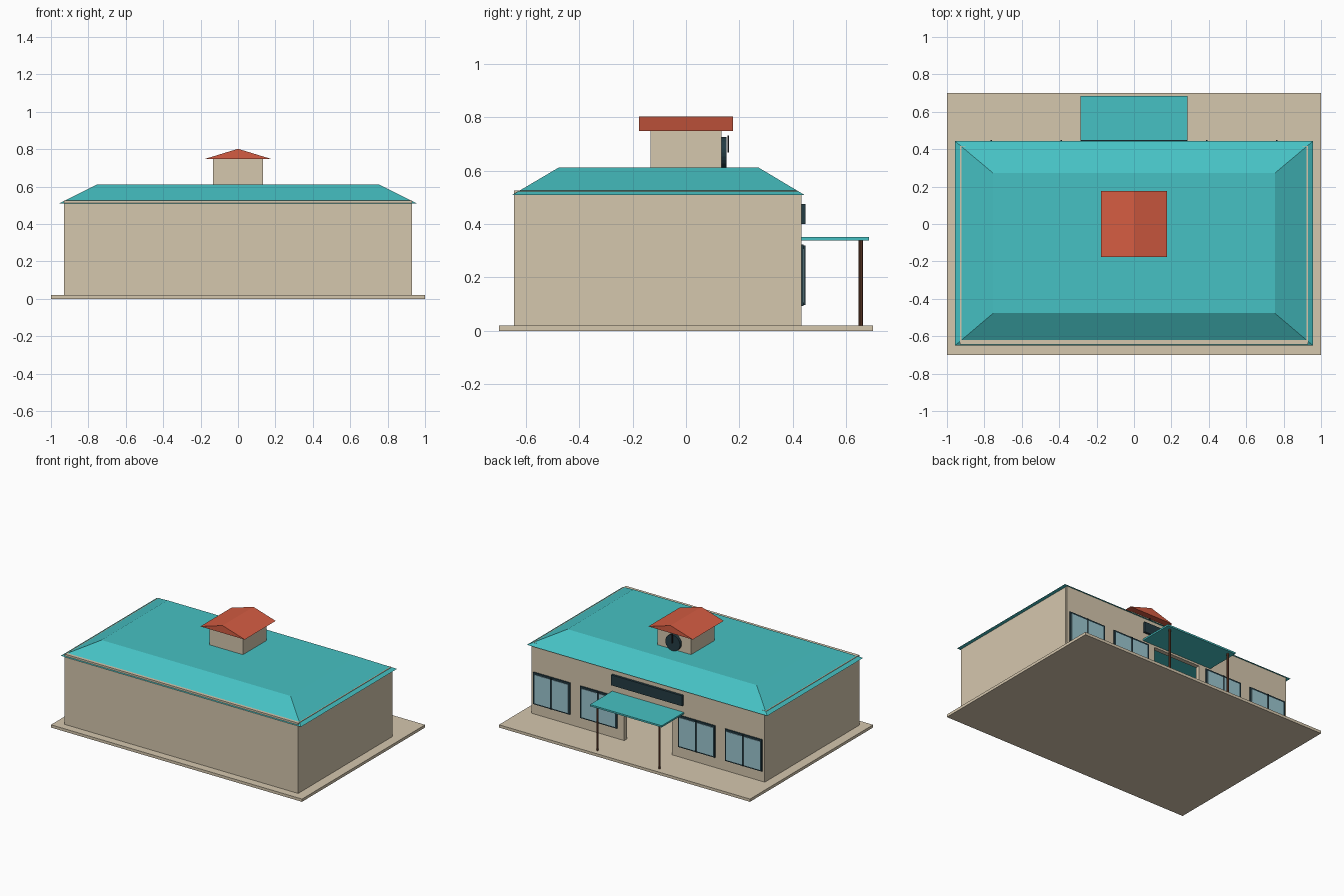
import bpy, bmesh, math

if "Cube" in bpy.data.objects:
    bpy.data.objects.remove(bpy.data.objects["Cube"])


def mat(name, rgb):
    m = bpy.data.materials.new(name)
    lin = [((c / 255 + 0.055) / 1.055) ** 2.4 if c > 10 else c / 255 / 12.92 for c in rgb]
    m.diffuse_color = (*lin, 1)
    m.use_nodes = True
    m.node_tree.nodes["Principled BSDF"].inputs["Base Color"].default_value = m.diffuse_color
    return m


BEIGE = mat("beige plaster", (213, 199, 174))
TEAL = mat("turquoise roofing", (70, 193, 195))
RED = mat("red tile", (212, 92, 66))
DARK = mat("dark slate", (36, 60, 68))
GLASS = mat("pale blue glass", (156, 198, 208))
BROWN = mat("brown timber", (112, 68, 48))
BLACK = mat("black metal", (26, 26, 28))


def finish(name, bm, material):
    bmesh.ops.recalc_face_normals(bm, faces=bm.faces)
    me = bpy.data.meshes.new(name)
    bm.to_mesh(me)
    bm.free()
    me.materials.append(material)
    ob = bpy.data.objects.new(name, me)
    bpy.context.collection.objects.link(ob)
    return ob


def loft(name, bottom, top, material):
    """Solid between two rings of equal length."""
    bm = bmesh.new()
    a = [bm.verts.new(p) for p in bottom]
    b = [bm.verts.new(p) for p in top]
    n = len(a)
    bm.faces.new(a)
    bm.faces.new(b)
    for i in range(n):
        j = (i + 1) % n
        bm.faces.new((a[i], a[j], b[j], b[i]))
    return finish(name, bm, material)


def rect(x0, x1, y0, y1, z):
    return [(x0, y0, z), (x1, y0, z), (x1, y1, z), (x0, y1, z)]


def box(name, x0, x1, y0, y1, z0, z1, material):
    return loft(name, rect(x0, x1, y0, y1, z0), rect(x0, x1, y0, y1, z1), material)


def disc(r, n, x, y, z, axis):
    pts = []
    for i in range(n):
        c, s = r * math.cos(math.tau * i / n), r * math.sin(math.tau * i / n)
        pts.append((x + c, y + s, z) if axis == "z" else (x + c, y, z + s))
    return pts


FRONT = 0.4315   # entrance wall face
BACK = -0.6435

# Ground slab
box("base_slab", -1, 1, -0.7, 0.7, 0, 0.02, BEIGE)

# Hollow shell of walls with an open doorway
box("rear_wall", -0.93, 0.93, BACK, BACK + 0.03, 0.02, 0.526, BEIGE)
for s, side in ((-1, "left"), (1, "right")):
    xs = sorted((s * 0.90, s * 0.93))
    box(side + "_side_wall", *xs, BACK + 0.03, 0.417, 0.02, 0.526, BEIGE)
    xs = sorted((s * 0.19, s * 0.929))
    box(side + "_entrance_wall", *xs, 0.40, FRONT, 0.02, 0.513, BEIGE)
box("door_lintel", -0.19, 0.19, 0.40, FRONT, 0.325, 0.513, BEIGE)

# Main flat-topped hip roof
loft("main_roof", rect(-0.957, 0.957, -0.65, 0.443, 0.509),
     rect(-0.753, 0.753, -0.477, 0.272, 0.611), TEAL)

# Windows: frame plate, two panes, centre mullion
for i, cx in enumerate((-0.764, -0.39, 0.39, 0.764), 1):
    box(f"window_frame_{i}", cx - 0.147, cx + 0.147, FRONT, 0.440, 0.094, 0.323, DARK)
    for s in (-1, 1):
        xs = sorted((cx + s * 0.004, cx + s * 0.134))
        box(f"window_pane_{i}", *xs, 0.439, 0.443, 0.104, 0.309, GLASS)
    box(f"window_mullion_{i}", cx - 0.004, cx + 0.004, 0.440, 0.448, 0.097, 0.32, DARK)

# Blank sign board over the door
box("sign_board", -0.283, 0.283, FRONT, 0.448, 0.40, 0.475, DARK)

# Entrance canopy and posts
box("canopy", -0.286, 0.286, FRONT, 0.685, 0.339, 0.351, TEAL)
for s, side in ((-1, "left"), (1, "right")):
    loft(side + "_canopy_post", disc(0.008, 10, s * 0.247, 0.654, 0.02, "z"),
         disc(0.008, 10, s * 0.247, 0.654, 0.339, "z"), BROWN)

# Roof tower with gable roof
box("tower", -0.133, 0.133, -0.133, 0.132, 0.60, 0.75, BEIGE)
gable = [[(-0.177, y, 0.748), (0.177, y, 0.748), (0, y, 0.802)] for y in (-0.176, 0.176)]
loft("tower_roof", gable[0], gable[1], RED)

# Round dial and its hand on the tower
loft("tower_dial", disc(0.058, 24, 0, 0.13, 0.668, "y"),
     disc(0.058, 24, 0, 0.152, 0.668, "y"), DARK)
box("dial_hand", -0.004, 0.004, 0.155, 0.161, 0.668, 0.731, BLACK)
